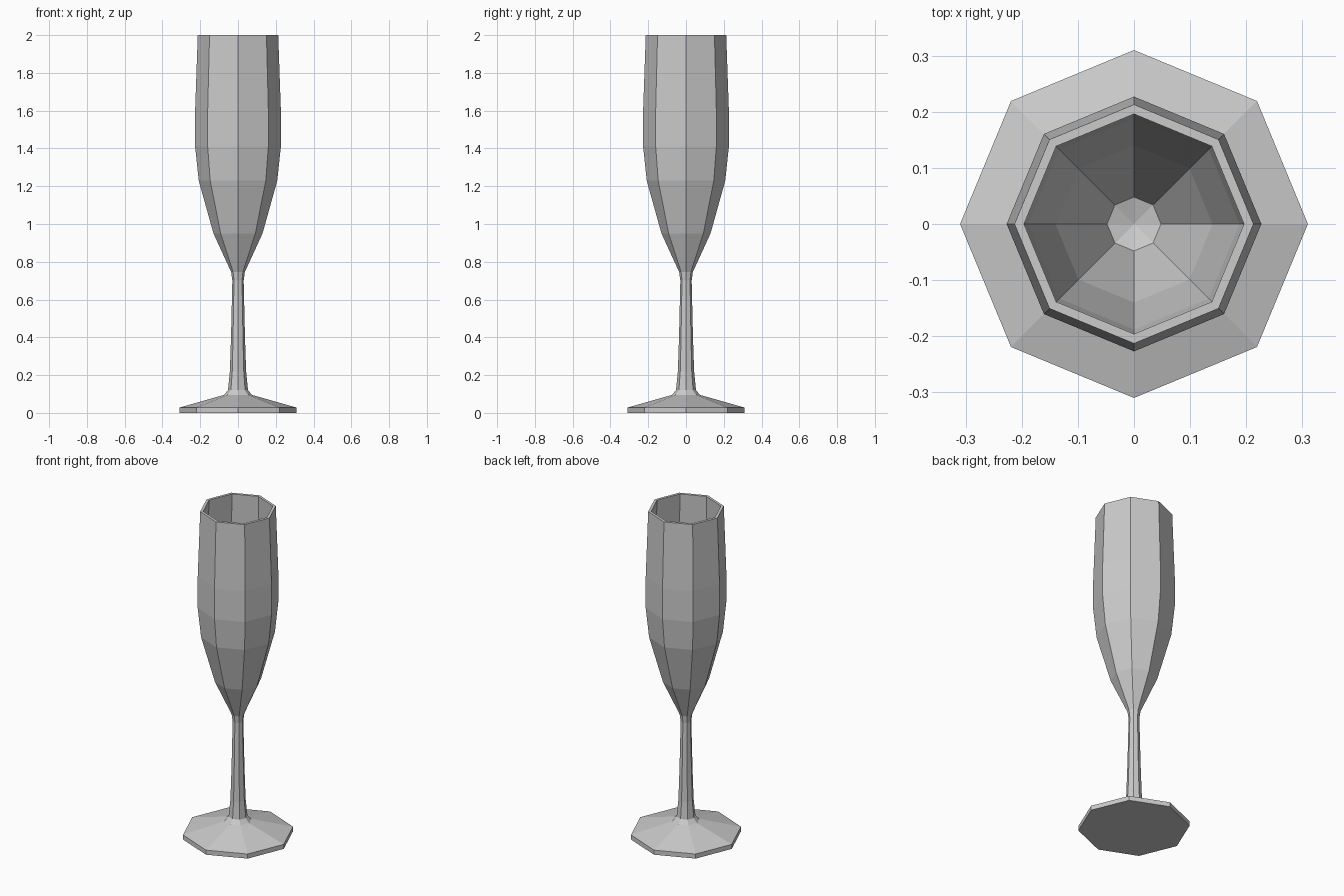
import bpy, bmesh
from math import cos, sin, pi

if "Cube" in bpy.data.objects:
    bpy.data.objects.remove(bpy.data.objects["Cube"])

SIDES = 8


def lathe(name, profile):
    """Revolve (radius, z) points around z; radius 0 becomes a single pole."""
    bm = bmesh.new()
    rings = []
    for r, z in profile:
        n = SIDES if r > 0 else 1
        rings.append([bm.verts.new((r * cos(2 * pi * i / SIDES), r * sin(2 * pi * i / SIDES), z))
                      for i in range(n)])
    for a, b in zip(rings, rings[1:]):
        for i in range(SIDES):
            j = (i + 1) % SIDES
            corners = [a[i % len(a)], a[j % len(a)], b[j % len(b)], b[i % len(b)]]
            bm.faces.new(list(dict.fromkeys(corners)))
    bmesh.ops.recalc_face_normals(bm, faces=bm.faces)
    mesh = bpy.data.meshes.new(name)
    bm.to_mesh(mesh)
    bm.free()
    obj = bpy.data.objects.new(name, mesh)
    bpy.context.collection.objects.link(obj)
    return obj


# Foot, stem and bowl exterior
outer = [(0, 0), (0.31, 0), (0.31, 0.028), (0.075, 0.095), (0.053, 0.12),
         (0.043, 0.22), (0.037, 0.4), (0.03, 0.7), (0.036, 0.745),
         (0.13, 0.95), (0.208, 1.23), (0.227, 1.41), (0.227, 1.6), (0.213, 2.0)]
# Bowl interior, from the rim down to the dimpled floor
inner = [(0.196, 2.0), (0.21, 1.6), (0.209, 1.42), (0.188, 1.24),
         (0.14, 1.04), (0.048, 0.82), (0, 0.805)]

lathe("flute_glass", outer + inner)
